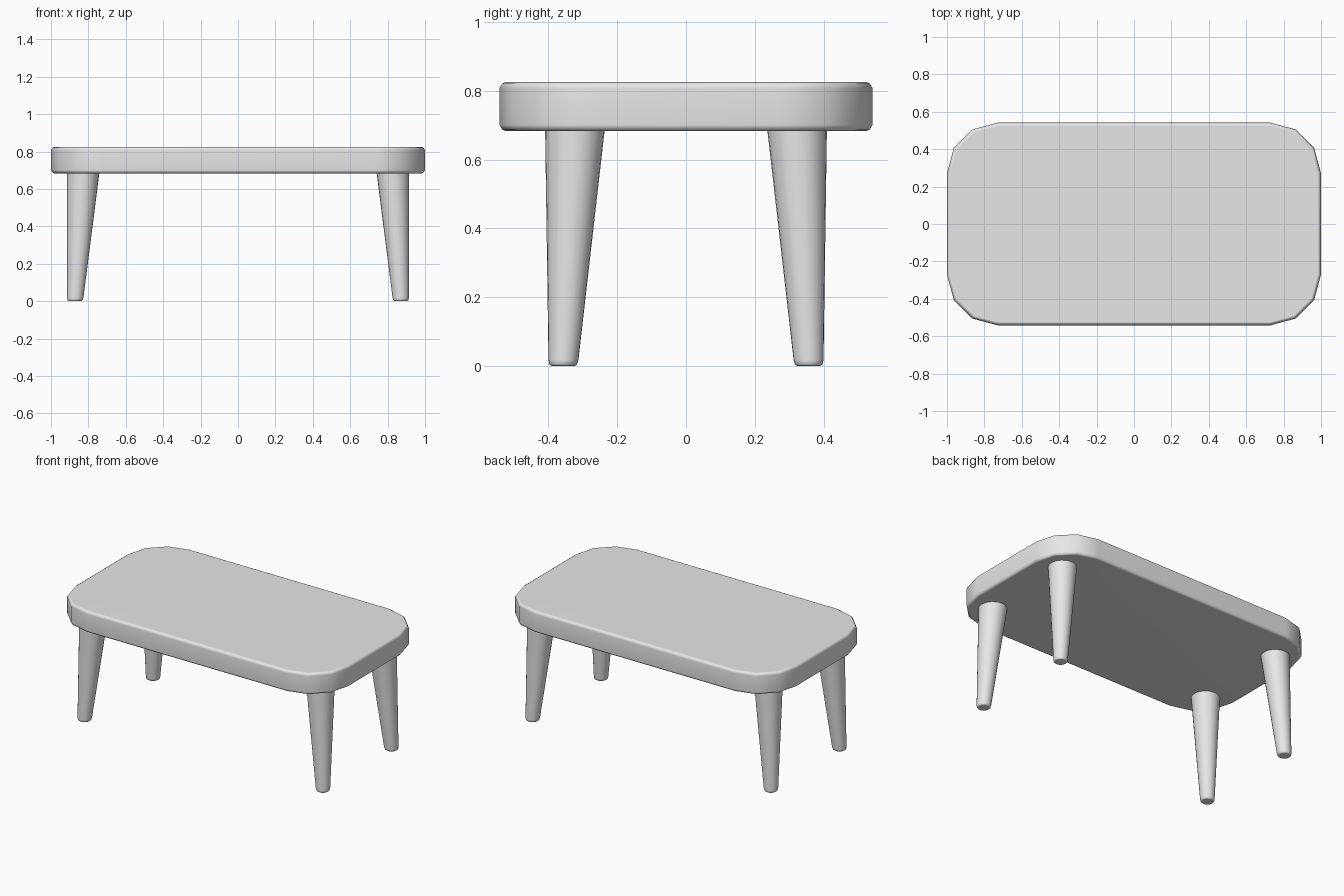
import bpy, bmesh
from math import cos, sin, pi, radians

cube = bpy.data.objects.get("Cube")
if cube:
    bpy.data.objects.remove(cube, do_unlink=True)

grey = bpy.data.materials.new("light grey")
grey.use_nodes = True
colour = (0.8, 0.8, 0.8, 1)
grey.diffuse_color = colour
grey.node_tree.nodes["Principled BSDF"].inputs["Base Color"].default_value = colour


def loft(name, rings):
    """Skin a stack of equal-sized rings, capping both ends."""
    bm = bmesh.new()
    loops = [[bm.verts.new(p) for p in ring] for ring in rings]
    n = len(loops[0])
    for low, high in zip(loops, loops[1:]):
        for i in range(n):
            j = (i + 1) % n
            bm.faces.new((low[i], low[j], high[j], high[i]))
    bm.faces.new(loops[0][::-1])
    bm.faces.new(loops[-1])
    bmesh.ops.recalc_face_normals(bm, faces=bm.faces)
    mesh = bpy.data.meshes.new(name)
    bm.to_mesh(mesh)
    bm.free()
    mesh.materials.append(grey)
    obj = bpy.data.objects.new(name, mesh)
    bpy.context.collection.objects.link(obj)
    bpy.ops.object.select_all(action='DESELECT')
    obj.select_set(True)
    bpy.context.view_layer.objects.active = obj
    bpy.ops.object.shade_smooth_by_angle(angle=radians(60))
    weighted = obj.modifiers.new("Weighted normals", 'WEIGHTED_NORMAL')
    weighted.keep_sharp = True
    return obj


# Tabletop: rounded rectangle with three facets per corner and softened rims
def slab_ring(z, inset):
    radius = 0.272
    points = []
    for corner, (sx, sy) in enumerate([(1, 1), (-1, 1), (-1, -1), (1, -1)]):
        for step in range(4):
            a = (corner + step / 3) * pi / 2
            points.append((sx * (1 - radius) + (radius - inset) * cos(a),
                           sy * (0.542 - radius) + (radius - inset) * sin(a), z))
    return points


bottom, top, rim = 0.683, 0.826, 0.018
slab = [(bottom, rim), (bottom + 0.005, 0.008), (bottom + rim, 0),
        (top - rim, 0), (top - 0.005, 0.008), (top, rim)]
loft("tabletop", [slab_ring(z, inset) for z, inset in slab])


# Legs: tapered, splayed outwards, with a rounded foot
def leg_ring(sx, sy, z, radius, sides=24):
    t = z / bottom
    cx, cy = sx * (0.871 - 0.043 * t), sy * (0.357 - 0.034 * t)
    return [(cx + radius * cos(2 * pi * i / sides),
             cy + radius * sin(2 * pi * i / sides), z) for i in range(sides)]


foot = [(0, 0.033), (0.005, 0.040), (0.018, 0.0435), (bottom + 0.01, 0.087)]
for end, sy in (("front", -1), ("back", 1)):
    for side, sx in (("left", 1), ("right", -1)):
        loft(f"{end}_{side}_leg", [leg_ring(sx, sy, z, r) for z, r in foot])
